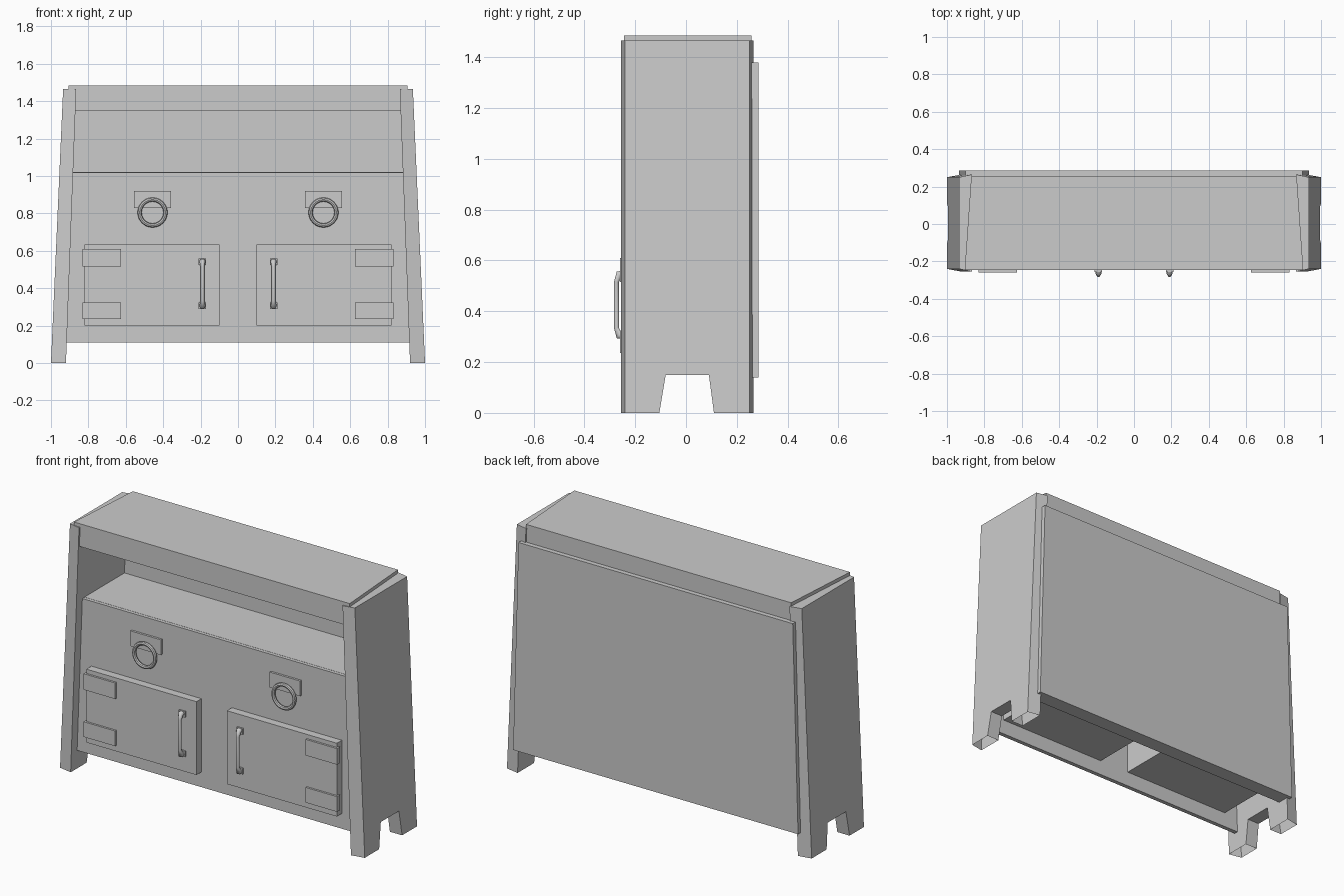
import bpy, bmesh, math

if "Cube" in bpy.data.objects:
    bpy.data.objects.remove(bpy.data.objects["Cube"])

grey = bpy.data.materials.new("plain_grey")
grey.diffuse_color = (0.6, 0.6, 0.6, 1)
grey.use_nodes = True
grey.node_tree.nodes["Principled BSDF"].inputs["Base Color"].default_value = grey.diffuse_color


def loft(name, a, b, open_feet=False):
    """Solid between two matching outlines."""
    bm = bmesh.new()
    va = [bm.verts.new(p) for p in a]
    vb = [bm.verts.new(p) for p in b]
    n = len(a)
    bm.faces.new(va)
    bm.faces.new(vb[::-1])
    for i in range(n):
        j = (i + 1) % n
        bm.faces.new((va[j], va[i], vb[i], vb[j]))
    bmesh.ops.recalc_face_normals(bm, faces=bm.faces)
    if open_feet:
        feet = [f for f in bm.faces if all(v.co.z < 0.001 for v in f.verts)]
        bmesh.ops.delete(bm, geom=feet, context='FACES_ONLY')
    me = bpy.data.meshes.new(name)
    bm.to_mesh(me)
    bm.free()
    me.materials.append(grey)
    ob = bpy.data.objects.new(name, me)
    bpy.context.collection.objects.link(ob)
    return ob


def slab(name, y0, y1, z0, z1, w0, w1):
    """Board with half widths w0 at the bottom and w1 at the top."""
    outline = [(-w0, z0), (w0, z0), (w1, z1), (-w1, z1)]
    return loft(name, [(x, y0, z) for x, z in outline], [(x, y1, z) for x, z in outline])


def box(name, x0, x1, y0, y1, z0, z1):
    outline = [(x0, z0), (x1, z0), (x1, z1), (x0, z1)]
    return loft(name, [(x, y0, z) for x, z in outline], [(x, y1, z) for x, z in outline])


H = 1.465      # height of the side panels
FRONT = -0.20  # face of the cabinet front


def side_outline(s, x0, x1, yf, yb):
    pts = [(yf, 0), (-0.105, 0), (-0.08, 0.15), (0.09, 0.15),
           (0.11, 0), (yb, 0), (yb, H), (yf, H)]
    return [(s * (x0 + (x1 - x0) * z / H), y, z) for y, z in pts]


for s, tag in ((-1, "left"), (1, "right")):
    # Leaning side panel with cut-out feet
    loft(tag + "_side_panel", side_outline(s, 0.92, 0.865, -0.255, 0.265),
         side_outline(s, 1.0, 0.935, -0.24, 0.25), open_feet=True)

    # Door with the storage box behind it
    xa, xb = sorted((s * 0.10, s * 0.822))
    box(tag + "_door", xa, xb, -0.247, FRONT + 0.005, 0.2, 0.635)
    box(tag + "_storage_box", xa, xb, FRONT + 0.01, 0.195, 0.2, 0.635)

    # Hinge plates
    ha, hb = sorted((s * 0.625, s * 0.832))
    for k, (z0, z1) in enumerate(((0.235, 0.325), (0.515, 0.61))):
        box(f"{tag}_hinge_{k}", ha, hb, -0.259, -0.23, z0, z1)

    # Door handle: bent bar with thicker ends
    hx = s * 0.19
    cu = bpy.data.curves.new(tag + "_handle", 'CURVE')
    cu.dimensions = '3D'
    cu.bevel_depth = 0.011
    cu.bevel_resolution = 1
    cu.use_fill_caps = True
    path = [(-0.24, 0.305, 1.6), (-0.264, 0.305, 1.5), (-0.274, 0.335, 1.0),
            (-0.274, 0.515, 1.0), (-0.264, 0.545, 1.5), (-0.24, 0.545, 1.6)]
    sp = cu.splines.new('POLY')
    sp.points.add(len(path) - 1)
    for p, (y, z, r) in zip(sp.points, path):
        p.co = (hx, y, z, 1)
        p.radius = r
    cu.materials.append(grey)
    handle = bpy.data.objects.new(tag + "_handle", cu)
    bpy.context.collection.objects.link(handle)
    bpy.ops.object.select_all(action='DESELECT')
    handle.select_set(True)
    bpy.context.view_layer.objects.active = handle
    bpy.ops.object.convert(target='MESH')
    for z0, z1 in ((0.29, 0.325), (0.525, 0.56)):
        box(tag + "_handle_foot", hx - 0.02, hx + 0.02, -0.256, -0.24, z0, z1)

    # Ring pull and its mounting plate
    rx = s * 0.457
    box(tag + "_pull_plate", rx - 0.1, rx + 0.1, -0.213, FRONT + 0.005, 0.83, 0.92)
    bpy.ops.mesh.primitive_torus_add(location=(rx, -0.222, 0.805),
                                     rotation=(math.pi / 2, 0, 0),
                                     major_radius=0.069, minor_radius=0.011,
                                     major_segments=32, minor_segments=8)
    ring = bpy.context.object
    ring.name = tag + "_ring_pull"
    ring.data.materials.append(grey)
    bpy.ops.object.shade_smooth_by_angle()

# Cabinet front, shelf and back
slab("cabinet_front", FRONT, FRONT + 0.025, 0.11, 1.02, 0.925, 0.89)
slab("shelf", FRONT + 0.02, 0.2, 0.995, 1.021, 0.9, 0.89)
slab("back_panel", 0.195, 0.285, 0.14, 1.38, 0.935, 0.9)

# Thick top, narrower towards the back
top = [(-0.905, -0.245), (0.905, -0.245), (0.87, 0.257), (-0.87, 0.257)]
loft("top_board", [(x, y, 1.35) for x, y in top], [(x, y, 1.485) for x, y in top])
